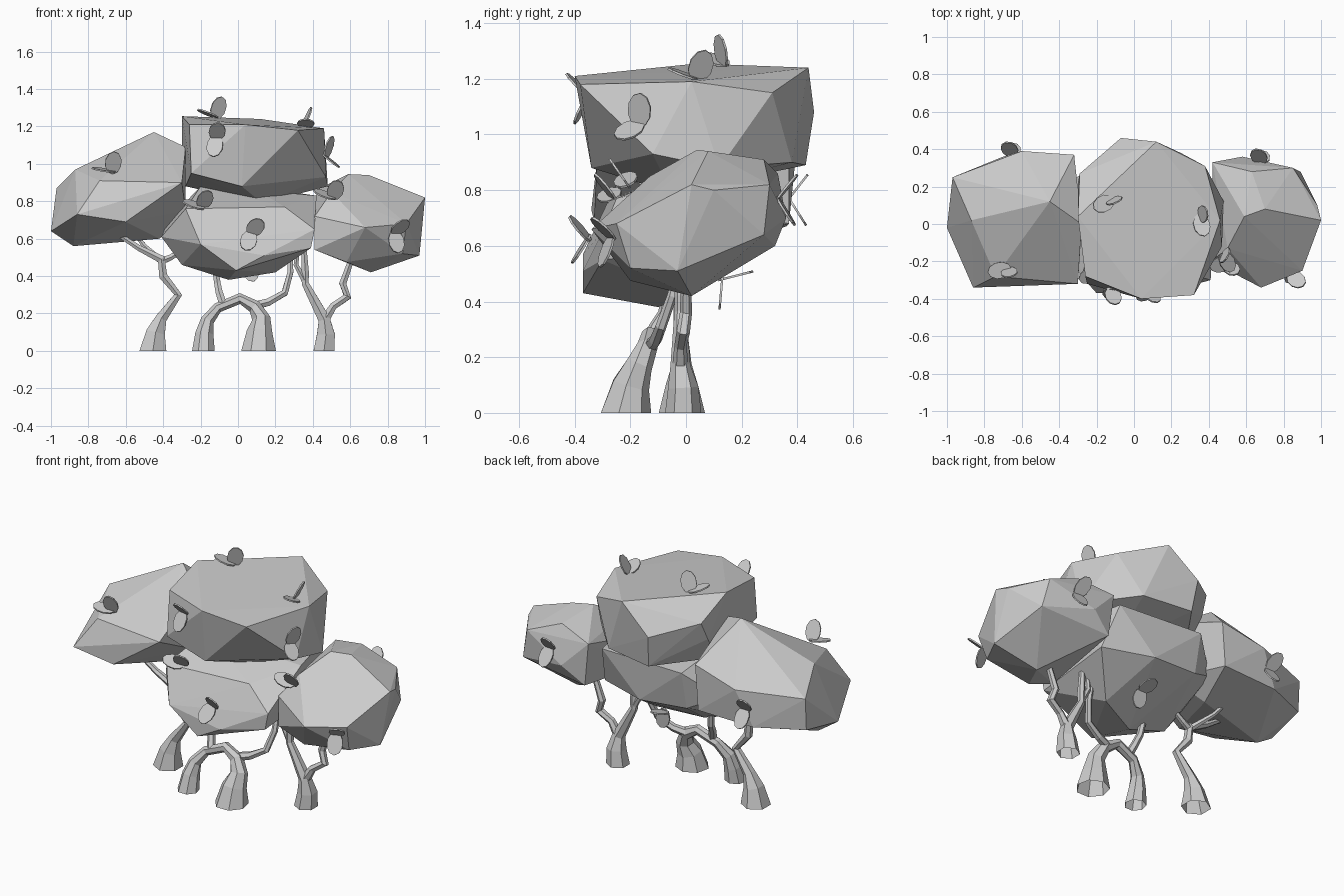
import bpy, bmesh, math
from mathutils import Vector


def finish(bm, name):
    bmesh.ops.recalc_face_normals(bm, faces=bm.faces)
    me = bpy.data.meshes.new(name)
    bm.to_mesh(me)
    bm.free()
    ob = bpy.data.objects.new(name, me)
    bpy.context.collection.objects.link(ob)
    return ob


def clump(name, pts):
    """Faceted foliage mass: convex hull of a few corner points."""
    bm = bmesh.new()
    for p in pts:
        bm.verts.new(p)
    bmesh.ops.convex_hull(bm, input=bm.verts)
    loose = [v for v in bm.verts if not v.link_faces]
    bmesh.ops.delete(bm, geom=loose, context='VERTS')
    return finish(bm, name)


def stem(name, pts, sides=6):
    """Open tapered low-poly tube through (x, y, z, radius) points."""
    bm = bmesh.new()
    rings = []
    P = [Vector(p[:3]) for p in pts]
    for i, p in enumerate(P):
        d = P[min(i + 1, len(P) - 1)] - P[max(i - 1, 0)]
        if p.z == 0:  # ground rings stay level
            d = Vector((0, 0, 1 if i == 0 else -1))
        d.normalize()
        u = Vector((0, 1, 0))
        u = (u - d * u.dot(d)).normalized()
        w = d.cross(u)
        ring = []
        for k in range(sides):
            a = 2 * math.pi * k / sides
            ring.append(bm.verts.new(p + (u * math.cos(a) + w * math.sin(a)) * pts[i][3]))
        rings.append(ring)
    for a, b in zip(rings, rings[1:]):
        for k in range(sides):
            j = (k + 1) % sides
            bm.faces.new((a[k], a[j], b[j], b[k]))
    return finish(bm, name)


def leaf_pair(name, p, n, t):
    """Two thin oval leaves spreading from p; n points out, t sideways."""
    p, n, t = Vector(p), Vector(n).normalized(), Vector(t)
    t = (t - n * t.dot(n)).normalized()
    side = n.cross(t)
    second = (n * 0.85 - t * 0.2 + side * 0.2, t) if n.z > 0.7 else (n * 0.7 - t * 0.6 + side * 0.3, side)
    bm = bmesh.new()
    for d, w in ((n * 0.35 + t * 0.9, side), second):
        d.normalize()
        w = (w - d * w.dot(d)).normalized()
        vs = []
        for k in range(10):
            a = 2 * math.pi * k / 10
            vs.append(bm.verts.new(p + d * (0.05 - 0.065 * math.cos(a)) + w * 0.045 * math.sin(a)))
        bm.faces.new(vs)
    ob = finish(bm, name)
    m = ob.modifiers.new("thickness", 'SOLIDIFY')
    m.thickness = 0.008
    m.offset = 0


# foliage masses
clump("left_foliage", [
    (-1, -.02, .64), (-.97, .25, .87), (-.97, .24, .68), (-.87, .02, .97), (-.86, -.34, .73),
    (-.74, -.28, .91), (-.88, 0, .56), (-.6, -.33, .69), (-.45, .12, 1.17), (-.28, 0, 1.09),
    (-.3, -.32, .9), (-.28, -.02, .75), (-.42, .1, .6), (-.6, .39, .88), (-.32, .37, .95),
    (-.34, .37, .68), (-.7, .36, .67)])
clump("top_foliage", [
    (-.26, -.28, 1.21), (-.3, .04, 1.255), (-.29, .27, 1.15), (-.07, .46, 1.08), (.12, .44, 1.24),
    (.38, .31, 1.15), (.46, .02, 1.19), (.32, -.38, 1.18), (.47, -.12, .93), (.48, .12, .88),
    (.13, -.05, .79), (.02, -.34, .88), (-.25, -.32, .95), (-.28, .1, .88),
    (-.05, .43, .89), (.25, .38, .9), (-.3, .22, 1.04), (.04, -.4, 1.21)])
clump("centre_foliage", [
    (-.41, -.1, .61), (-.28, -.28, .76), (-.01, -.37, .43), (-.2, -.37, .57), (.14, -.37, .51),
    (.39, -.3, .55), (.41, -.3, .65), (-.05, -.1, .38), (-.3, -.1, .46), (.2, 0, .42),
    (-.2, 0, .88), (.42, 0, .83), (.1, -.03, .86), (.25, -.25, .77), (-.37, .2, .7),
    (-.2, .28, .62), (.1, .3, .6), (.4, .2, .6), (.35, .3, .84), (-.2, .33, .85)])
clump("right_foliage", [
    (.41, -.2, .54), (.41, -.2, .72), (.5, -.13, .85), (.68, -.34, .66), (.9, -.25, .68),
    (.88, -.2, .52), (.97, -.03, .51), (1, .02, .82), (.98, .1, .8), (.85, .3, .82),
    (.89, .28, .64), (.58, .36, .7), (.42, .33, .86), (.59, .04, .945), (.63, .28, .91),
    (.71, .02, .42), (.45, .32, .6), (.7, .08, .94), (.58, -.2, .475)])

# flared trunks
stem("left_trunk", [(-.455, -.015, 0, .083), (-.44, -.015, .1, .058), (-.41, -.015, .175, .035),
                    (-.32, -.02, .3, .024), (-.4, -.02, .4, .026), (-.41, -.02, .49, .026),
                    (-.53, -.02, .55, .018), (-.65, -.02, .63, .014)])
stem("arch_trunk", [(-.185, -.21, 0, .062), (-.18, -.19, .09, .05), (-.165, -.17, .16, .037),
                    (-.11, -.14, .23, .028), (.01, -.13, .28, .03), (.09, -.14, .235, .038),
                    (.125, -.17, .17, .05), (.115, -.2, .1, .07), (.11, -.22, 0, .095)], 7)
stem("right_trunk", [(.46, -.01, 0, .065), (.47, -.01, .09, .055), (.46, -.02, .17, .036),
                     (.36, -.02, .36, .022), (.36, -.02, .42, .022), (.35, -.02, .58, .016)])

# side branches
stem("left_branch_inner", [(-.41, -.02, .48, .022), (-.36, -.01, .5, .018), (-.26, 0, .56, .014)])
stem("left_branch_back", [(-.41, -.02, .48, .02), (-.5, .08, .56, .014), (-.56, .12, .64, .012)])
stem("arch_branch_left", [(-.08, -.14, .25, .024), (-.1, -.11, .31, .022), (-.11, -.08, .36, .02),
                          (-.13, -.06, .5, .017)])
stem("arch_branch_right", [(.08, -.13, .24, .026), (.16, -.11, .26, .023), (.25, -.09, .31, .02),
                           (.28, -.05, .42, .018), (.28, -.02, .54, .015)])
stem("right_branch_outer", [(.46, -.02, .16, .03), (.51, -.02, .24, .022), (.585, -.01, .29, .024),
                            (.56, 0, .36, .022), (.61, 0, .5, .017)])
stem("right_branch_inner", [(.36, -.02, .37, .02), (.31, -.02, .46, .015), (.32, -.02, .56, .014)])

# leaf pairs: position, outward direction, sideways direction
LEAVES = [
    ((-.67, -.24, .96), (-.2, -.2, 1), (-1, -.1, -.2)),
    ((-.65, .37, .77), (0, 1, .2), (0, 0, -1)),
    ((-.12, .13, 1.25), (0, 0, 1), (-1, -.5, 0)),
    ((.35, .04, 1.2), (.2, 0, 1), (.2, -1, 0)),
    ((-.12, -.35, 1.14), (-.2, -1, .1), (0, 0, -1)),
    ((.47, -.17, 1.04), (1, -.4, .1), (0, .2, 1)),
    ((-.19, -.26, .77), (0, -.5, 1), (-1, -.2, 0)),
    ((.07, -.35, .63), (0, -1, .2), (-.3, 0, -1)),
    ((.51, -.21, .82), (0, -.4, 1), (-1, 0, 0)),
    ((.84, -.27, .63), (.4, -1, 0), (0, 0, -1)),
    ((.68, .33, .77), (.1, 1, .2), (0, 0, -1)),
    ((.05, .13, .48), (0, .5, -.7), (0, 1, .6)),
]
for i, (p, n, t) in enumerate(LEAVES):
    leaf_pair(f"leaf_pair_{i + 1}", p, n, t)
